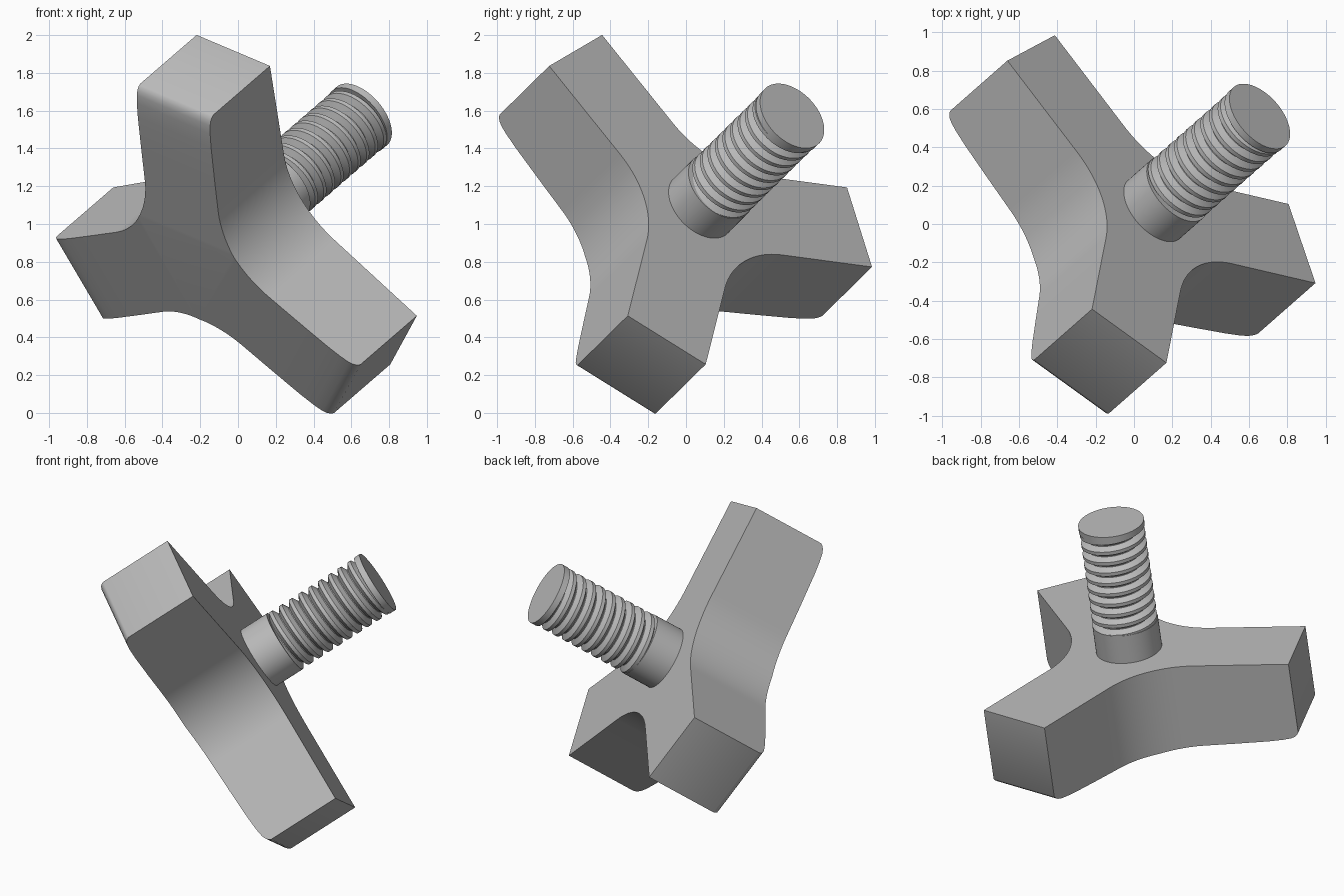
import bpy, bmesh, math
from mathutils import Matrix, Vector

cube = bpy.data.objects.get("Cube")
if cube:
    bpy.data.objects.remove(cube, do_unlink=True)

# Single grey material
grey = bpy.data.materials.new("plain_grey")
grey.use_nodes = True
colour = (0.5, 0.5, 0.5, 1)
grey.diffuse_color = colour
grey.node_tree.nodes["Principled BSDF"].inputs["Base Color"].default_value = colour

# Tilted frame: local z runs along the stud, local x along one arm
axis = Vector((0.63, 0.5536, 0.5445)).normalized()
arm = Vector((-0.13, -0.6625, 0.824))
arm = (arm - axis * arm.dot(axis)).normalized()
side = axis.cross(arm)
frame = Matrix((arm, side, axis)).transposed().to_4x4()
frame.translation = (0.105, 0.0775, 1.0958)


def finish(bm, name, angle=32):
    bmesh.ops.remove_doubles(bm, verts=bm.verts, dist=1e-5)
    bmesh.ops.recalc_face_normals(bm, faces=bm.faces)
    mesh = bpy.data.meshes.new(name)
    bm.to_mesh(mesh)
    bm.free()
    mesh.materials.append(grey)
    obj = bpy.data.objects.new(name, mesh)
    bpy.context.collection.objects.link(obj)
    obj.matrix_world = frame
    bpy.ops.object.select_all(action='DESELECT')
    bpy.context.view_layer.objects.active = obj
    obj.select_set(True)
    bpy.ops.object.shade_smooth_by_angle(angle=math.radians(angle))
    return obj


# Knob: three arms of constant width, blended by arcs at the hub
REACH, HALF, BLEND = 1.064, 0.253, 0.55
# (distance in from the arm end, thickness)
crown = [(0, .4745), (.008, .489), (.025, .503), (.05, .513), (.1, .522),
         (.19, .531), (.4, .543), (.67, .556), (REACH, .575)]


def thickness(u):
    d = REACH - u
    for (d0, t0), (d1, t1) in zip(crown, crown[1:]):
        if d <= d1 + 1e-9:
            return t0 + (t1 - t0) * (d - d0) / (d1 - d0)
    return crown[-1][1]


centre_v = HALF + BLEND
centre_u = centre_v / math.tan(math.radians(60))
stations = [(0, 0)]
for i in range(13):
    a = math.radians(-120 + 30 * i / 12)
    stations.append((centre_u + BLEND * math.cos(a), centre_v + BLEND * math.sin(a)))
stations += [(REACH - d, HALF) for d, t in reversed(crown) if d < 0.5]

bm = bmesh.new()
for k in range(3):
    turn = Matrix.Rotation(math.radians(120 * k), 3, 'Z')
    rows = []
    for u, w in stations:
        t = thickness(u)
        corners = [(u, -w, 0), (u, w, 0), (u, w, -t), (u, -w, -t)]
        rows.append([bm.verts.new(turn @ Vector(c)) for c in corners])
    for i, (p, q) in enumerate(zip(rows, rows[1:])):
        if i == 0:   # wedge meeting at the hub centre
            bm.faces.new((p[0], q[0], q[1]))
            bm.faces.new((p[2], q[2], q[3]))
            continue
        for j in range(4):
            n = (j + 1) % 4
            bm.faces.new((p[j], q[j], q[n], p[n]))
    bm.faces.new(rows[-1])
finish(bm, "three_arm_knob")


# Plain round parts of the stud
def disc(name, low, high, radius):
    bm = bmesh.new()
    bmesh.ops.create_cone(bm, cap_ends=True, segments=64, radius1=radius, radius2=radius,
                          depth=high - low, matrix=Matrix.Translation((0, 0, (low + high) / 2)))
    finish(bm, name)


SHANK, TIP = 0.19, 0.875
disc("stud_shank", -0.05, SHANK, 0.204)
disc("stud_tip", TIP - 0.04, TIP, 0.204)

# Thread: one pitch of the tooth outline swept along a right-handed helix
PITCH, TURNS, STEPS = 0.072, 10, 48
tooth = [(0, .165), (.08, .165), (.38, .201), (.7, .201), (1, .165)]
bm = bmesh.new()
previous = None
for i in range(TURNS * STEPS + 1):
    a = math.tau * i / STEPS
    row = []
    for f, r in tooth:
        z = 0.115 + PITCH * (i / STEPS + f)
        z = min(max(z, SHANK - 0.03), TIP - 0.015)
        row.append(bm.verts.new((r * math.cos(a), r * math.sin(a), z)))
    if previous:
        for j in range(len(tooth) - 1):
            bm.faces.new((previous[j], row[j], row[j + 1], previous[j + 1]))
    previous = row
finish(bm, "stud_thread")
